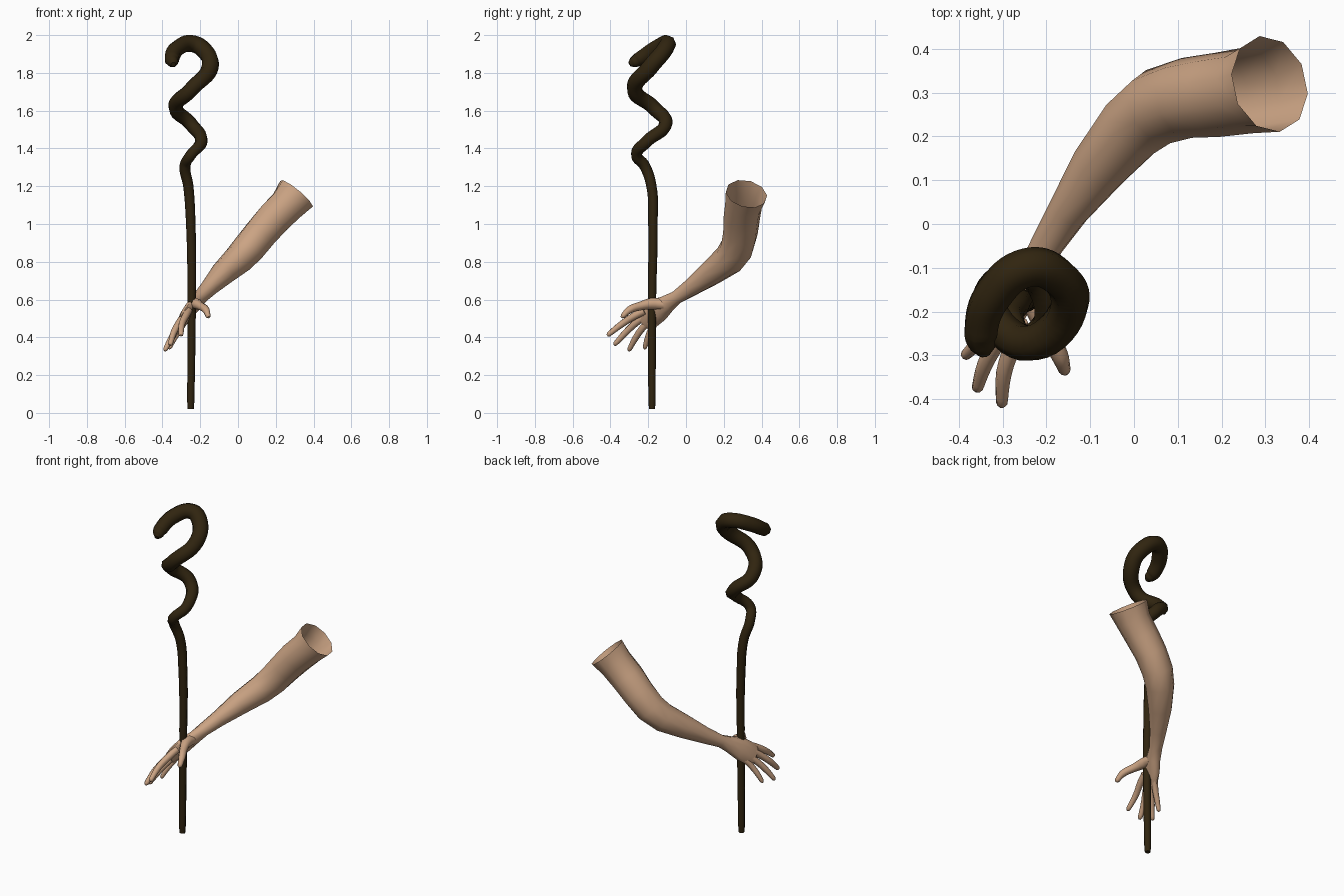
import bpy, bmesh, math
from mathutils import Vector

cube = bpy.data.objects.get("Cube")
if cube:
    bpy.data.objects.remove(cube)


def material(name, rgb):
    m = bpy.data.materials.new(name)
    m.use_nodes = True
    m.diffuse_color = (*rgb, 1)
    m.node_tree.nodes["Principled BSDF"].inputs["Base Color"].default_value = (*rgb, 1)
    return m


skin = material("skin", (0.60, 0.37, 0.23))
wood = material("dark_wood", (0.030, 0.018, 0.005))


def finish(ob, mat):
    """Assign the colour and smooth the shading."""
    ob.data.materials.clear()
    ob.data.materials.append(mat)
    bpy.ops.object.select_all(action="DESELECT")
    ob.select_set(True)
    bpy.context.view_layer.objects.active = ob
    bpy.ops.object.shade_smooth_by_angle(angle=math.radians(60))


def rod(name, points, mat, steps=6):
    """Round tube through (x, y, z, radius) points with a rounded far end."""
    cu = bpy.data.curves.new(name, "CURVE")
    cu.dimensions = "3D"
    cu.bevel_depth = 1
    cu.bevel_resolution = 2
    cu.resolution_u = steps
    cu.use_fill_caps = True
    sp = cu.splines.new("BEZIER")
    # Short extra point that closes the tip
    p, q = Vector(points[-1][:3]), Vector(points[-2][:3])
    r = points[-1][3]
    tip = p + (p - q).normalized() * r * 0.7
    pts = points + [(*tip, r * 0.45)]
    sp.bezier_points.add(len(pts) - 1)
    for bp, (x, y, z, rad) in zip(sp.bezier_points, pts):
        bp.co = (x, y, z)
        bp.radius = rad
        bp.handle_left_type = bp.handle_right_type = "AUTO"
    ob = bpy.data.objects.new(name, cu)
    bpy.context.collection.objects.link(ob)
    bpy.ops.object.select_all(action="DESELECT")
    ob.select_set(True)
    bpy.context.view_layer.objects.active = ob
    bpy.ops.object.convert(target="MESH")
    finish(bpy.context.object, mat)


def limb(name, rings, side, mat, sides=10):
    """Loft of ellipses (x, y, z, half width, half depth), open at the first ring."""
    bm = bmesh.new()
    centres = [Vector(r[:3]) for r in rings]
    loops = []
    for i, (c, ring) in enumerate(zip(centres, rings)):
        t = (centres[min(i + 1, len(rings) - 1)] - centres[max(i - 1, 0)]).normalized()
        u = (side - t * side.dot(t)).normalized()
        v = t.cross(u)
        angles = [math.tau * k / sides for k in range(sides)]
        loops.append([bm.verts.new(c + u * ring[3] * math.cos(a) + v * ring[4] * math.sin(a))
                      for a in angles])
    for a, b in zip(loops, loops[1:]):
        for k in range(sides):
            n = (k + 1) % sides
            bm.faces.new((a[k], a[n], b[n], b[k]))
    bm.faces.new(loops[-1])
    me = bpy.data.meshes.new(name)
    bm.to_mesh(me)
    bm.free()
    ob = bpy.data.objects.new(name, me)
    bpy.context.collection.objects.link(ob)
    finish(ob, mat)


# Staff: straight shaft, widening spiral and hooked end
rod("staff", [
    (-0.25, -0.18, 0.02, 0.016), (-0.25, -0.18, 0.06, 0.019),
    (-0.245, -0.18, 0.6, 0.022), (-0.25, -0.175, 1.0, 0.025),
    (-0.263, -0.183, 1.2, 0.027), (-0.28, -0.22, 1.31, 0.029),
    (-0.25, -0.262, 1.365, 0.030), (-0.195, -0.21, 1.435, 0.033),
    (-0.25, -0.108, 1.53, 0.036), (-0.33, -0.17, 1.615, 0.039),
    (-0.25, -0.272, 1.71, 0.042), (-0.148, -0.19, 1.83, 0.045),
    (-0.18, -0.115, 1.92, 0.045), (-0.245, -0.10, 1.955, 0.045),
    (-0.32, -0.16, 1.93, 0.044), (-0.35, -0.25, 1.872, 0.040),
    (-0.345, -0.28, 1.855, 0.030)], wood, 8)

# Arm: open sleeve end, elbow, wrist and flat palm
limb("arm_and_palm", [
    (0.31, 0.32, 1.16, 0.112, 0.112), (0.26, 0.305, 1.10, 0.099, 0.098),
    (0.19, 0.295, 1.03, 0.097, 0.095), (0.12, 0.288, 0.95, 0.093, 0.090),
    (0.055, 0.268, 0.87, 0.090, 0.087), (0.0, 0.225, 0.81, 0.084, 0.080),
    (-0.08, 0.13, 0.738, 0.068, 0.066), (-0.15, 0.03, 0.665, 0.048, 0.047),
    (-0.20, -0.05, 0.612, 0.036, 0.038), (-0.225, -0.10, 0.578, 0.048, 0.035),
    (-0.255, -0.15, 0.545, 0.066, 0.031), (-0.285, -0.20, 0.505, 0.066, 0.026),
    (-0.303, -0.23, 0.480, 0.055, 0.019)], Vector((-0.2, 0.5, -0.8)), skin)

# Fingers and thumb, each from its base to its tip
fingers = {
    "index_finger": [(-0.262, -0.22, 0.54, 0.021), (-0.275, -0.27, 0.515, 0.020),
                     (-0.297, -0.34, 0.470, 0.018), (-0.302, -0.41, 0.415, 0.013)],
    "middle_finger": [(-0.285, -0.21, 0.515, 0.021), (-0.305, -0.255, 0.485, 0.020),
                      (-0.34, -0.32, 0.425, 0.018), (-0.358, -0.375, 0.365, 0.013)],
    "ring_finger": [(-0.29, -0.19, 0.49, 0.020), (-0.315, -0.225, 0.455, 0.019),
                    (-0.353, -0.268, 0.395, 0.017), (-0.385, -0.30, 0.335, 0.012)],
    "little_finger": [(-0.285, -0.16, 0.48, 0.018), (-0.31, -0.185, 0.44, 0.017),
                      (-0.34, -0.205, 0.39, 0.015), (-0.362, -0.218, 0.345, 0.011)],
    "thumb": [(-0.225, -0.12, 0.575, 0.030), (-0.222, -0.18, 0.578, 0.031),
              (-0.20, -0.24, 0.566, 0.023), (-0.17, -0.30, 0.545, 0.020),
              (-0.158, -0.335, 0.512, 0.014)],
}
for name, pts in fingers.items():
    rod(name, pts, skin, 4)
